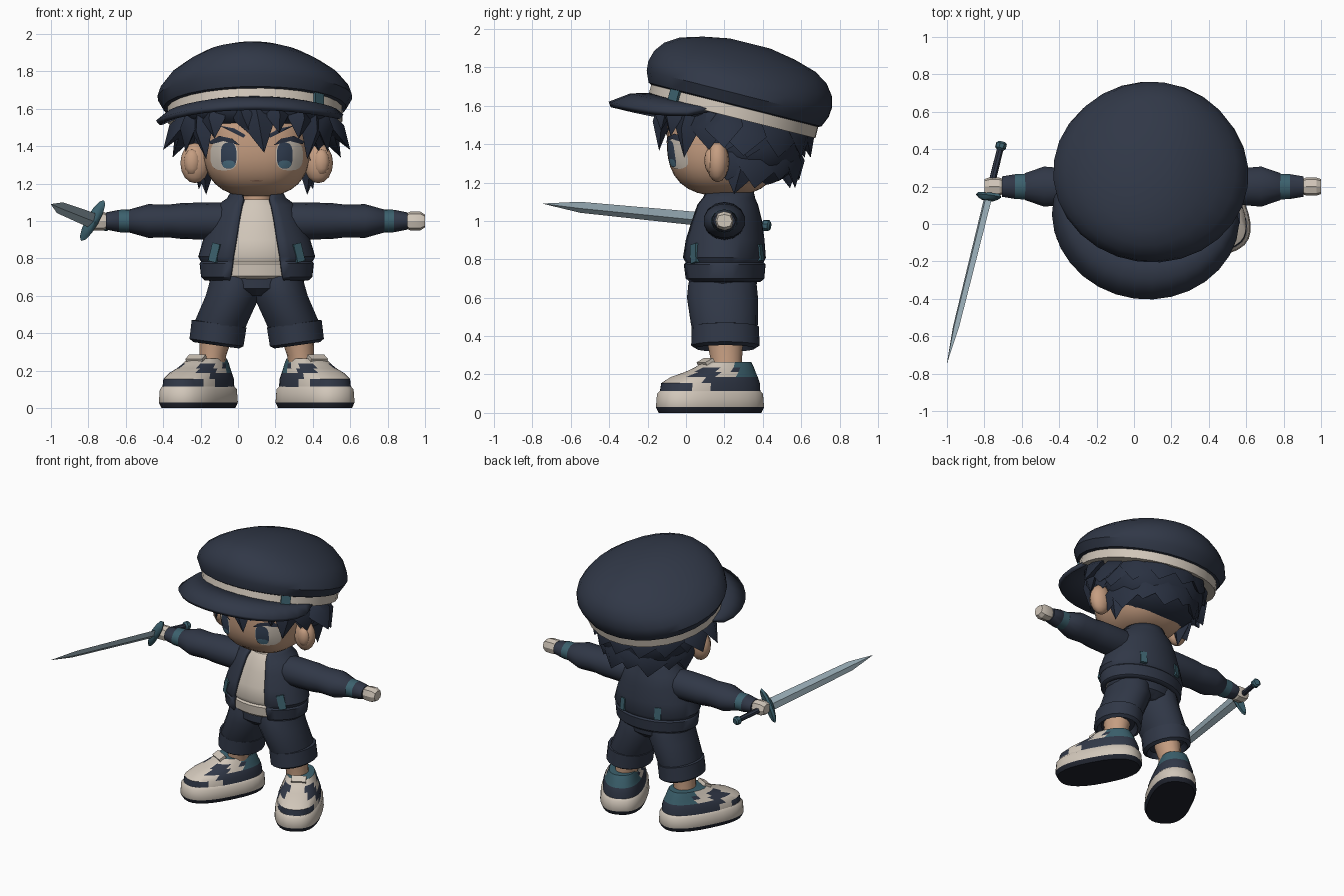
import bpy, bmesh, math
from mathutils import Matrix, Vector, Euler

cube = bpy.data.objects.get("Cube")
if cube:
    bpy.data.objects.remove(cube)

AXIS = 0.1  # x of the body's mirror plane


def material(name, r, g, b):
    m = bpy.data.materials.new(name)
    m.use_nodes = True
    m.diffuse_color = (r, g, b, 1)
    m.node_tree.nodes["Principled BSDF"].inputs["Base Color"].default_value = (r, g, b, 1)
    return m


navy = material("navy cloth", 0.03, 0.039, 0.063)
hair = material("dark hair", 0.022, 0.03, 0.052)
skin = material("skin", 0.56, 0.34, 0.22)
cream = material("cream", 0.64, 0.57, 0.49)
teal = material("teal", 0.045, 0.12, 0.155)
rubber = material("black rubber", 0.014, 0.017, 0.027)
steel = material("steel", 0.35, 0.46, 0.52)
iris_blue = material("iris blue", 0.035, 0.055, 0.095)
iris_light = material("iris light", 0.075, 0.17, 0.24)
lip = material("lip", 0.34, 0.18, 0.12)


def finish(name, bm, mats, M=None, rule=None, angle=40, thick=0):
    """Turn a bmesh into a named object."""
    if rule:
        for f in bm.faces:
            f.material_index = rule(f.calc_center_median())
    if M:
        bm.transform(M)
    bmesh.ops.recalc_face_normals(bm, faces=bm.faces)
    me = bpy.data.meshes.new(name)
    bm.to_mesh(me)
    bm.free()
    for m in mats:
        me.materials.append(m)
    ob = bpy.data.objects.new(name, me)
    bpy.context.collection.objects.link(ob)
    if thick:
        mod = ob.modifiers.new("thickness", "SOLIDIFY")
        mod.thickness, mod.offset = thick, 0
    bpy.ops.object.select_all(action="DESELECT")
    ob.select_set(True)
    bpy.context.view_layer.objects.active = ob
    bpy.ops.object.shade_smooth_by_angle(angle=math.radians(angle))
    return ob


def power(v, e):
    return math.copysign(abs(v) ** (2 / e), v)


def loft(name, rings, mats, M=None, n=20, e=2, gaps=None, rule=None, thick=0, angle=40):
    """Rings are (z, cx, cy, rx, ry); gaps leave the front open by a half width."""
    bm = bmesh.new()
    rows = []
    for i, (z, cx, cy, rx, ry) in enumerate(rings):
        a0 = math.asin(gaps[i] / rx) if gaps else 0
        steps = n + 1 if gaps else n
        row = []
        for k in range(steps):
            a = a0 + (2 * math.pi - 2 * a0) * k / n
            row.append(bm.verts.new((cx + rx * power(math.sin(a), e), cy - ry * power(math.cos(a), e), z)))
        rows.append(row)
    for p, q in zip(rows, rows[1:]):
        for k in range(n):
            j = k + 1 if gaps else (k + 1) % n
            bm.faces.new((p[k], p[j], q[j], q[k]))
    if not gaps:
        bm.faces.new(rows[0])
        bm.faces.new(rows[-1])
    return finish(name, bm, mats, M, rule, angle, thick)


def blob(name, c, r, mat, e=2.0, seg=32):
    bm = bmesh.new()
    bmesh.ops.create_uvsphere(bm, u_segments=seg, v_segments=seg // 2, radius=1)
    for v in bm.verts:
        s = sum(abs(k) ** e for k in v.co) ** (1 / e)
        v.co = Vector(c) + Vector([k / s * w for k, w in zip(v.co, r)])
    return finish(name, bm, [mat])


def box(name, loc, size, rot, mat, M):
    bm = bmesh.new()
    bmesh.ops.create_cube(bm, size=1)
    return finish(name, bm, [mat], M @ Matrix.LocRotScale(Vector(loc), Euler(rot), Vector(size)), angle=30)


def side_matrix(s):
    return Matrix.Translation((AXIS, 0, 0)) @ Matrix.Diagonal((s, 1, 1, 1))


# Head, neck and ears
HEAD_C, HEAD_R, HEAD_E = (AXIS, 0.2, 1.42), (0.29, 0.3, 0.29), 2.6
blob("head", HEAD_C, HEAD_R, skin, HEAD_E, 40)
loft("neck", [(1.0, AXIS, 0.21, 0.085, 0.085), (1.2, AXIS, 0.21, 0.08, 0.08)], [skin])
for s, side in ((1, "left"), (-1, "right")):
    blob(side + "_ear", (AXIS + s * 0.33, 0.165, 1.31), (0.078, 0.06, 0.108), skin, 2, 16)
    blob(side + "_inner_ear", (AXIS + s * 0.345, 0.13, 1.315), (0.045, 0.035, 0.07), skin, 2, 12)


def plate(name, outline, lift, mat):
    """Thin painted shape laid on the front of the head; x is from the axis."""
    def on_face(x, z):
        q = 1 - abs(x / HEAD_R[0]) ** HEAD_E - abs((z - HEAD_C[2]) / HEAD_R[2]) ** HEAD_E
        return (AXIS + x, HEAD_C[1] - HEAD_R[1] * max(q, 0.01) ** (1 / HEAD_E) - lift, z)
    bm = bmesh.new()
    n = len(outline)
    mx, mz = sum(p[0] for p in outline) / n, sum(p[1] for p in outline) / n
    rows = [[bm.verts.new(on_face(mx + (x - mx) * t, mz + (z - mz) * t)) for x, z in outline] for t in (1, 0.5)]
    mid = bm.verts.new(on_face(mx, mz))
    for k in range(n):
        j = (k + 1) % n
        bm.faces.new((rows[0][k], rows[0][j], rows[1][j], rows[1][k]))
        bm.faces.new((rows[1][k], rows[1][j], mid))
    return finish(name, bm, [mat])


def oval(x, z, rx, rz, e=2.8, n=20):
    return [(x + rx * power(math.cos(k * math.tau / n), e), z + rz * power(math.sin(k * math.tau / n), e)) for k in range(n)]


# Eyes, brows and mouth
for s, side in ((1, "left"), (-1, "right")):
    plate(side + "_eye_white", oval(s * 0.175, 1.35, 0.073, 0.08), 0.004, cream)
    plate(side + "_iris", oval(s * 0.15, 1.35, 0.042, 0.07), 0.007, iris_blue)
    plate(side + "_iris_glow", oval(s * 0.15, 1.303, 0.033, 0.02), 0.009, iris_light)
    lash = [(0.09, 1.405), (0.13, 1.44), (0.2, 1.455), (0.255, 1.425), (0.245, 1.41), (0.19, 1.432), (0.14, 1.425)]
    plate(side + "_lash", [(s * x, z) for x, z in lash], 0.0095, hair)
    brow = [(0.06, 1.46), (0.12, 1.495), (0.2, 1.51), (0.13, 1.475), (0.07, 1.445)]
    plate(side + "_brow", [(s * x, z) for x, z in brow], 0.006, hair)
plate("mouth", oval(0, 1.215, 0.035, 0.003), 0.005, lip)

# Hair masses and locks
blob("back_hair", (AXIS, 0.335, 1.42), (0.34, 0.27, 0.24), hair, 2.3)
blob("crown_hair", (AXIS, 0.22, 1.61), (0.4, 0.36, 0.15), hair, 2.3)
locks = bmesh.new()


def lock(base, tip, w, t=0.045):
    b, p = Vector(base), Vector(tip)
    d = (p - b).normalized()
    out = (b + p) / 2 - Vector((0, 0.25, 0))
    out.z = 0
    out = (out - d * out.dot(d)).normalized()
    across = d.cross(out)
    pts = [p]
    for f, k in ((0, 0.8), (0.45, 1)):
        c = b.lerp(p, f) + out * (0.025 * f)
        pts += [c + across * w * k, c - across * w * k, c + out * t * k, c - out * t * k]
    verts = [locks.verts.new(q + Vector((AXIS, 0, 0))) for q in pts]
    bmesh.ops.convex_hull(locks, input=verts)


lock((-0.01, -0.1, 1.63), (0.04, -0.14, 1.365), 0.08)
lock((-0.09, -0.1, 1.63), (-0.03, -0.13, 1.46), 0.06)
lock((0.1, -0.1, 1.63), (0.12, -0.13, 1.47), 0.06)
for s in (1, -1):
    lock((s * 0.22, -0.04, 1.62), (s * 0.225, -0.08, 1.44), 0.075)
    lock((s * 0.29, 0.03, 1.6), (s * 0.27, -0.01, 1.33), 0.08)
    lock((s * 0.34, 0.12, 1.58), (s * 0.38, 0.12, 1.37), 0.1)
    lock((s * 0.36, 0.2, 1.56), (s * 0.5, 0.2, 1.38), 0.1)
    lock((s * 0.34, 0.3, 1.52), (s * 0.45, 0.3, 1.34), 0.12)
    lock((s * 0.26, 0.3, 1.36), (s * 0.27, 0.25, 1.14), 0.09)
for k in range(8):
    a = math.radians(-95 + 27 * k)
    for r0, r1, top, low, turn in ((0.31, 0.37, 1.52, 1.33, 0.2), (0.27, 0.31, 1.38, 1.17 + 0.04 * (k % 2), 0.05)):
        b, c = a + turn, a + turn + 0.1
        lock((r0 * math.sin(b), 0.28 + r0 * math.cos(b), top), (r1 * math.sin(c), 0.28 + r1 * math.cos(c), low), 0.12)
finish("hair_locks", locks, [hair], angle=45)

# Cap: crown, band, tab and peak, all tipped back together
CAP = Matrix.Translation((0.09, 0.245, 1.565)) @ Matrix.Rotation(math.radians(-14.2), 4, "X") @ Matrix.Rotation(math.radians(-8), 4, "Z")
profile = [(0.03, 0.45, 0.435), (0.042, 0.49, 0.465), (0.1, 0.523, 0.49), (0.15, 0.505, 0.495), (0.21, 0.455, 0.48), (0.265, 0.375, 0.44),
           (0.31, 0.29, 0.37), (0.345, 0.2, 0.25), (0.37, 0.09, 0.11)]
loft("cap_crown", [(z, 0, 0, rx, ry) for z, rx, ry in profile], [navy], CAP, 28)
loft("cap_band", [(z, 0, 0, 0.47, 0.45) for z in (-0.025, 0.04)], [cream], CAP, 28)
a = math.radians(54)
box("cap_tab", (0.468 * math.sin(a), -0.45 * math.cos(a), 0.008), (0.065, 0.025, 0.066), (0, 0, a), teal, CAP)
bm = bmesh.new()
rows = []
for k in range(19):
    a = math.radians(9 * k - 81)
    reach = 0.195 * math.cos(a * 90 / 81.5) ** 0.55
    drop = reach / 0.195 * (0.105 + 0.035 * math.sin(a) ** 2)
    rows.append([bm.verts.new((r * math.sin(a), -r * math.cos(a), z - 0.012)) for r, z in
                 ((0.41, 0), (0.44 + reach * 0.5, -drop * 0.35), (0.44 + reach, -drop))])
for p, q in zip(rows, rows[1:]):
    for j in (0, 1):
        bm.faces.new((p[j], p[j + 1], q[j + 1], q[j]))
finish("cap_peak", bm, [navy], CAP, thick=0.03)

# Shirt, open jacket and waist of the shorts
body = side_matrix(1)
shape = [(0.69, 0.19, 0.27, 0.19), (0.705, 0.19, 0.288, 0.208), (0.77, 0.19, 0.295, 0.214), (0.782, 0.19, 0.287, 0.203),
         (0.81, 0.19, 0.302, 0.215), (0.9, 0.195, 0.275, 0.203), (1.0, 0.205, 0.235, 0.18), (1.08, 0.21, 0.2, 0.155),
         (1.115, 0.215, 0.15, 0.135), (1.16, 0.215, 0.125, 0.125)]
gaps = [0.14, 0.138, 0.13, 0.128, 0.125, 0.11, 0.095, 0.08, 0.07, 0.08]
loft("jacket", [(z, 0, cy, rx, ry) for z, cy, rx, ry in shape], [navy], body, 28, gaps=gaps, thick=0.022)
loft("shirt", [(z, 0, cy, rx - 0.025, ry - 0.016) for z, cy, rx, ry in shape if z < 1.12], [cream], body, 28)
loft("shorts_waist", [(0.6, 0, 0.19, 0.15, 0.13), (0.64, 0, 0.19, 0.235, 0.175), (0.695, 0, 0.193, 0.262, 0.178)], [navy], body, 28)

# Shoe outline: rings of (height, shift, half width, half length)
SOLE = [(0, 0, 0.145, 0.285), (0.03, 0, 0.158, 0.3), (0.1, 0, 0.153, 0.294), (0.115, 0, 0.14, 0.28)]
UPPER = [(0.1, 0, 0.142, 0.282), (0.155, 0.003, 0.139, 0.275), (0.187, 0.025, 0.125, 0.242), (0.212, 0.06, 0.112, 0.195),
         (0.237, 0.085, 0.102, 0.16), (0.265, 0.1, 0.09, 0.13)]


def shoe_colour(c):
    a = math.degrees(math.atan2(abs(c.x), 0.03 - c.y))
    if c.z > 0.19 and a > 125:
        return 2
    if c.z < 0.15:
        return int(30 < a < 50)
    if c.z < 0.18:
        return int(a < 40)
    return int(a < 22 or 75 < a < 110 or c.z > 0.24)


for s, side in ((1, "left"), (-1, "right")):
    M = side_matrix(s)
    # Shorts, leg and pockets
    loft(side + "_shorts_leg", [(0.74, 0.11, 0.19, 0.12, 0.16), (0.67, 0.12, 0.19, 0.135, 0.178), (0.6, 0.128, 0.19, 0.147, 0.185),
                                (0.46, 0.19, 0.2, 0.145, 0.174), (0.4, 0.2, 0.205, 0.13, 0.16)], [navy], M, 18)
    cuff = M @ Matrix.Translation((0.208, 0.205, 0.4)) @ Matrix.Rotation(math.radians(-8), 4, "Y")
    loft(side + "_shorts_cuff", [(0.055, 0, 0, 0.12, 0.15), (0.05, 0, 0, 0.15, 0.175), (-0.05, 0, 0, 0.148, 0.178),
                                 (-0.065, 0, 0, 0.125, 0.155), (-0.03, 0, 0, 0.1, 0.13)], [navy], cuff, 18)
    loft(side + "_leg", [(0.2, 0.245, 0.21, 0.075, 0.085), (0.28, 0.235, 0.21, 0.072, 0.082), (0.42, 0.21, 0.2, 0.095, 0.1)], [skin], M, 16)
    box(side + "_front_pocket", (0.222, 0.046, 0.83), (0.05, 0.024, 0.1), (-0.12, -0.2, 0.62), teal, M)
    box(side + "_back_tab", (0.14, 0.384, 0.835), (0.045, 0.024, 0.085), (0.12, 0, -0.35), teal, M)
    # Shoe, toes turned out
    S = M @ Matrix.Translation((0.312, 0.125, 0)) @ Matrix.Rotation(math.radians(28), 4, "Z")
    loft(side + "_sole", [(z, 0, c, w, l) for z, c, w, l in SOLE], [rubber, cream], S, 28, 2.5, rule=lambda c: int(c.z > 0.02))
    loft(side + "_shoe", [(z, 0, c, w, l) for z, c, w, l in UPPER], [navy, cream, teal], S, 32, 2.4, rule=shoe_colour)
    box(side + "_shoe_tongue", (0, -0.02, 0.255), (0.1, 0.05, 0.045), (0.5, 0, 0), cream, S)
    # Arm runs outwards along x
    A = Matrix(((0, 0, s, AXIS), (1, 0, 0, 0.2), (0, 1, 0, 1), (0, 0, 0, 1)))
    loft(side + "_sleeve", [(z, 0, 0, ry, rz) for z, ry, rz in
         ((0.1, 0.1, 0.1), (0.25, 0.11, 0.1), (0.4, 0.108, 0.096), (0.47, 0.1, 0.088), (0.58, 0.11, 0.09), (0.68, 0.075, 0.062), (0.7, 0.05, 0.05))],
         [navy], A, 14)
    loft(side + "_wrist_band", [(0.655, 0, 0, 0.072, 0.062), (0.735, 0, 0, 0.068, 0.06)], [teal], A, 14)
    loft(side + "_sleeve_end", [(0.72, 0, 0, 0.06, 0.05), (0.735, 0, 0, 0.068, 0.06), (0.805, 0, 0, 0.056, 0.046)], [navy], A, 14)
    loft(side + "_hand", [(0.79, 0, 0, 0.036, 0.034), (0.82, 0, 0, 0.048, 0.05), (0.875, 0, 0, 0.048, 0.05), (0.9, 0, 0, 0.04, 0.034)],
         [cream], A, 8, 2.6, angle=25)

# Sword: local z runs from pommel to tip, local x across the blade
pommel, tip = Vector((-0.708, 0.43, 0.975)), Vector((-1.0, -0.745, 1.09))
d = (tip - pommel).normalized()
across = Vector((0.5, 0, 0.86))
across = (across - d * across.dot(d)).normalized()
W = Matrix.Translation(pommel) @ Matrix((across, d.cross(across), d)).transposed().to_4x4()
loft("sword_pommel", [(-0.01, 0, 0, 0.02, 0.02), (0.0, 0, 0, 0.03, 0.03), (0.025, 0, 0, 0.03, 0.03), (0.035, 0, 0, 0.02, 0.02)], [teal], W, 8)
loft("sword_grip", [(0.02, 0, 0, 0.018, 0.018), (0.3, 0, 0, 0.02, 0.02)], [navy], W, 8)
loft("sword_guard", [(0.275, 0, 0, 0.115, 0.025), (0.29, 0, 0, 0.125, 0.035), (0.305, 0, 0, 0.09, 0.03), (0.315, 0, 0, 0.05, 0.022)], [teal], W, 12)
length = (tip - pommel).length
loft("sword_blade", [(0.3, 0, 0, 0.042, 0.014), (length - 0.2, 0, 0, 0.033, 0.012), (length, 0, 0, 0.001, 0.001)], [steel], W, 4, angle=15)
